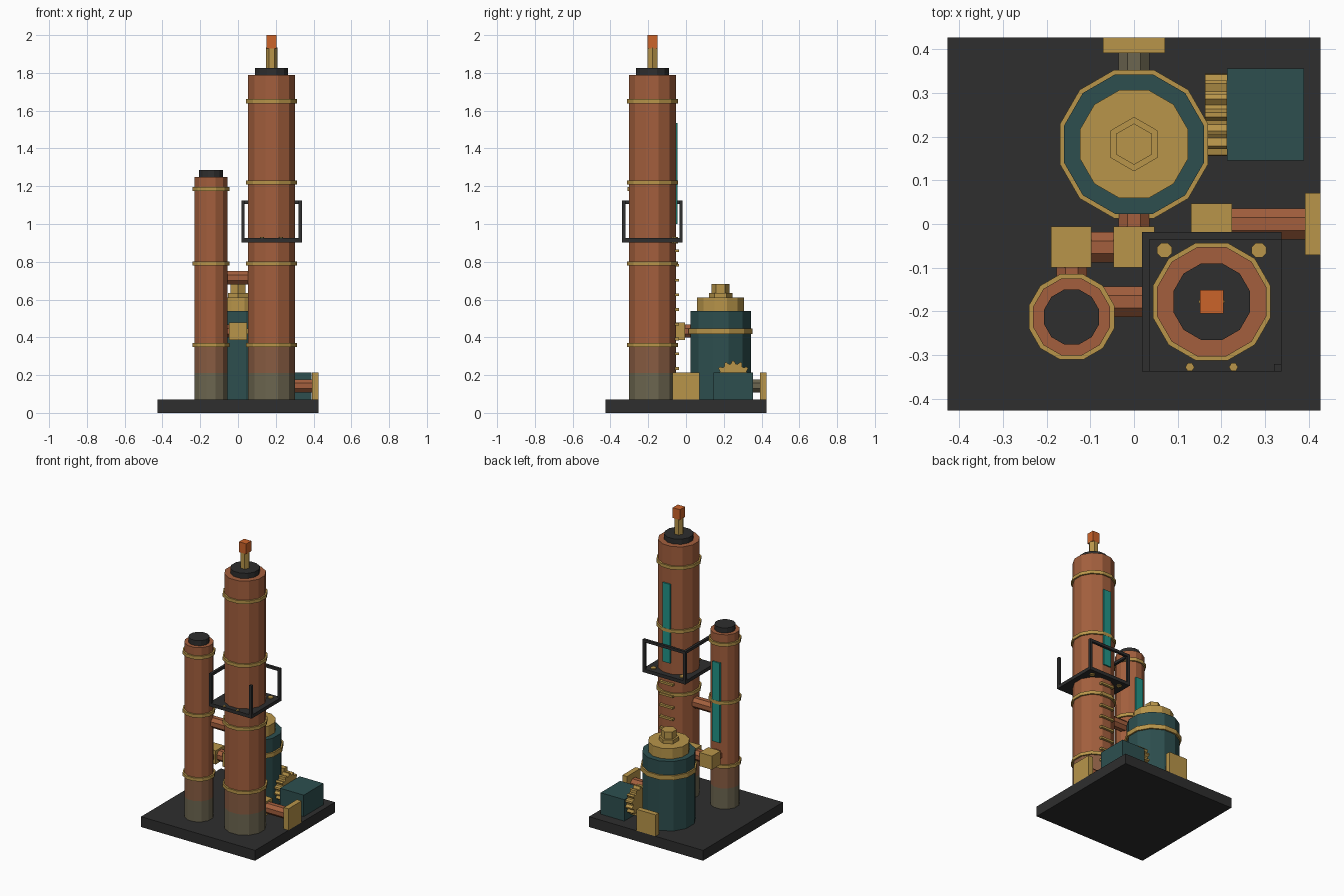
import bpy, bmesh, math
from mathutils import Matrix, Vector

if "Cube" in bpy.data.objects:
    bpy.data.objects.remove(bpy.data.objects["Cube"])


def lin(c):
    c /= 255
    return c / 12.92 if c <= 0.04045 else ((c + 0.055) / 1.055) ** 2.4


def mat(name, r, g, b):
    m = bpy.data.materials.new(name)
    m.diffuse_color = (lin(r), lin(g), lin(b), 1)
    m.use_nodes = True
    m.node_tree.nodes["Principled BSDF"].inputs["Base Color"].default_value = m.diffuse_color
    return m


COPPER = mat("copper", 163, 95, 61)
PATINA = mat("grey_green_patina", 108, 102, 80)
RUST = mat("tarnished_copper", 136, 92, 66)
BRASS = mat("brass", 184, 149, 74)
TANK = mat("dark_teal", 45, 79, 79)
IRON = mat("black_iron", 46, 46, 46)
ORANGE = mat("hot_orange", 203, 99, 42)
GLASS = mat("bright_teal", 34, 148, 136)


def finish(name, bm, *mats):
    bmesh.ops.recalc_face_normals(bm, faces=bm.faces)
    me = bpy.data.meshes.new(name)
    bm.to_mesh(me)
    bm.free()
    for m in mats:
        me.materials.append(m)
    ob = bpy.data.objects.new(name, me)
    bpy.context.collection.objects.link(ob)
    return ob


def box(name, x0, x1, y0, y1, z0, z1, m):
    bm = bmesh.new()
    size = Matrix.Diagonal((x1 - x0, y1 - y0, z1 - z0, 1))
    mid = Matrix.Translation(((x0 + x1) / 2, (y0 + y1) / 2, (z0 + z1) / 2))
    bmesh.ops.create_cube(bm, size=1, matrix=mid @ size)
    return finish(name, bm, m)


def prism(name, a, b, flat, sides, m, turn=None):
    """Prism from a to b; flat is the distance from the axis to each side."""
    a, b = Vector(a), Vector(b)
    turn = math.pi / sides if turn is None else turn
    rad = flat / math.cos(math.pi / sides)
    rot = (b - a).to_track_quat('Z', 'Y').to_matrix().to_4x4()
    bm = bmesh.new()
    bmesh.ops.create_cone(bm, cap_ends=True, segments=sides, radius1=rad, radius2=rad,
                          depth=(b - a).length,
                          matrix=Matrix.Translation((a + b) / 2) @ rot @ Matrix.Rotation(turn, 4, 'Z'))
    return finish(name, bm, m)


def upright(name, x, y, z0, z1, flat, sides, m, turn=None):
    return prism(name, (x, y, z0), (x, y, z1), flat, sides, m, turn)


def pipe(name, a, b, m=COPPER):
    return prism(name, a, b, 0.035, 8, m)


# Base slab
box("base", -0.427, 0.427, -0.427, 0.427, 0, 0.07, IRON)


# Copper columns: weathered foot, brass bands, iron cap, sight glass at the back
def column(name, x, y, r, top, cap_r, bands, glass):
    ob = upright(name, x, y, 0.07, top, r, 12, COPPER)
    bm = bmesh.new()
    bm.from_mesh(ob.data)
    for z in (0.21, 0.35):
        bmesh.ops.bisect_plane(bm, geom=bm.verts[:] + bm.edges[:] + bm.faces[:],
                               plane_co=(0, 0, z), plane_no=(0, 0, 1))
    for f in bm.faces:
        z = f.calc_center_median().z
        f.material_index = 1 if z < 0.21 else 2 if z < 0.35 else 0
    bm.to_mesh(ob.data)
    bm.free()
    ob.data.materials.append(PATINA)
    ob.data.materials.append(RUST)
    for z in bands:
        upright(name + "_band", x, y, z - 0.011, z + 0.011, r + 0.01, 12, BRASS)
    upright(name + "_cap", x, y, top, top + 0.035, cap_r, 12, IRON)
    box(name + "_sight_glass", x - 0.028, x + 0.028, y + r - 0.01, y + r + 0.009, *glass, GLASS)


BX, BY = 0.178, -0.178
SX, SY = -0.143, -0.213
column("tall_column", BX, BY, 0.125, 1.79, 0.088, (0.36, 0.79, 1.22, 1.65), (1.0, 1.535))
column("short_column", SX, SY, 0.088, 1.25, 0.063, (0.36, 0.79, 1.185), (0.52, 1.06))

# Burner on the tall column
upright("burner_pipe", BX, BY, 1.82, 1.935, 0.026, 6, BRASS)
box("burner_tip", BX - 0.027, BX + 0.027, BY - 0.027, BY + 0.027, 1.93, 2.0, ORANGE)

# Platform with corner posts, rails on the left and back sides
H = 0.1595
box("platform", BX - H, BX + H, BY - H, BY + H, 0.903, 0.926, IRON)
W = 0.017
for sx in (-1, 1):
    for sy in (-1, 1):
        cx, cy = BX + sx * (H - W / 2), BY + sy * (H - W / 2)
        box("platform_post", cx - W / 2, cx + W / 2, cy - W / 2, cy + W / 2, 0.92, 1.125, IRON)
box("left_rail", BX - H, BX - H + W, BY - H, BY + H, 1.107, 1.125, IRON)
box("back_rail", BX - H, BX + H, BY + H - W, BY + H, 1.107, 1.125, IRON)
for sx in (-1, 1):
    upright("platform_bolt", BX + sx * 0.108, BY + 0.118, 0.898, 0.932, 0.017, 8, BRASS)
    upright("platform_rivet", BX + sx * 0.05, BY - 0.15, 0.92, 0.931, 0.009, 6, BRASS)

# Ladder rungs at the back of the tall column
for i in range(9):
    z = 0.235 + i * 0.078
    box("ladder_rung", BX - 0.05, BX + 0.05, BY + 0.12, BY + 0.14, z - 0.007, z + 0.007, BRASS)

# Tank with lid, band and hex valve
TY = 0.183
upright("tank", 0, TY, 0.07, 0.54, 0.16, 12, TANK)
upright("tank_band", 0, TY, 0.418, 0.448, 0.17, 12, BRASS)
upright("tank_lid", 0, TY, 0.535, 0.61, 0.124, 12, BRASS)
upright("valve_flange", 0, TY, 0.605, 0.635, 0.054, 6, BRASS, 0)
upright("valve_knob", 0, TY, 0.63, 0.683, 0.041, 6, BRASS, 0)

# Pipe run from tank to short column, and cross pipe between the columns
PZ = 0.433
pipe("tank_outlet", (0, 0.05, PZ), (0, -0.03, PZ))
box("outlet_joint", -0.047, 0.047, -0.1, -0.006, PZ - 0.046, PZ + 0.046, BRASS)
pipe("joint_pipe", (-0.12, -0.053, PZ), (-0.03, -0.053, PZ))
box("elbow_joint", -0.19, -0.097, -0.1, -0.006, PZ - 0.046, PZ + 0.046, BRASS)
pipe("elbow_pipe", (SX, -0.08, PZ), (SX, SY + 0.05, PZ))
pipe("cross_pipe", (SX + 0.05, BY, 0.715), (BX - 0.08, BY, 0.715))

# Floor pipes ending in brass plates at the base edges
FZ = 0.143
box("floor_joint", BX - 0.047, BX + 0.047, -0.047, 0.047, FZ - 0.047, FZ + 0.047, BRASS)
pipe("floor_joint_pipe", (BX, -0.02, FZ), (BX, BY + 0.08, FZ))
pipe("side_pipe", (BX + 0.03, 0, FZ), (0.4, 0, FZ))
box("side_plate", 0.392, 0.427, -0.071, 0.071, 0.07, 0.215, BRASS)
pipe("back_pipe", (0, 0.3, FZ), (0, 0.4, FZ), PATINA)
box("back_plate", -0.071, 0.071, 0.392, 0.427, 0.07, 0.215, BRASS)

# Machine housing and its gear
box("machine_housing", 0.213, 0.39, 0.146, 0.356, 0.07, 0.215, TANK)
bm = bmesh.new()
N = 14
ring = []
for i in range(N * 4):
    a = 2 * math.pi * (i - 0.5) / (N * 4)
    r = 0.096 if i % 4 < 2 else 0.08
    ring.append(bm.verts.new((0.163, 0.25 + r * math.sin(a), 0.18 + r * math.cos(a))))
face = bm.faces.new(ring)
ext = bmesh.ops.extrude_face_region(bm, geom=[face])
bmesh.ops.translate(bm, vec=(0.05, 0, 0),
                    verts=[v for v in ext["geom"] if isinstance(v, bmesh.types.BMVert)])
# close the far end left open by the extrusion
bmesh.ops.holes_fill(bm, edges=[e for e in bm.edges if e.is_boundary], sides=0)
finish("gear", bm, BRASS)
